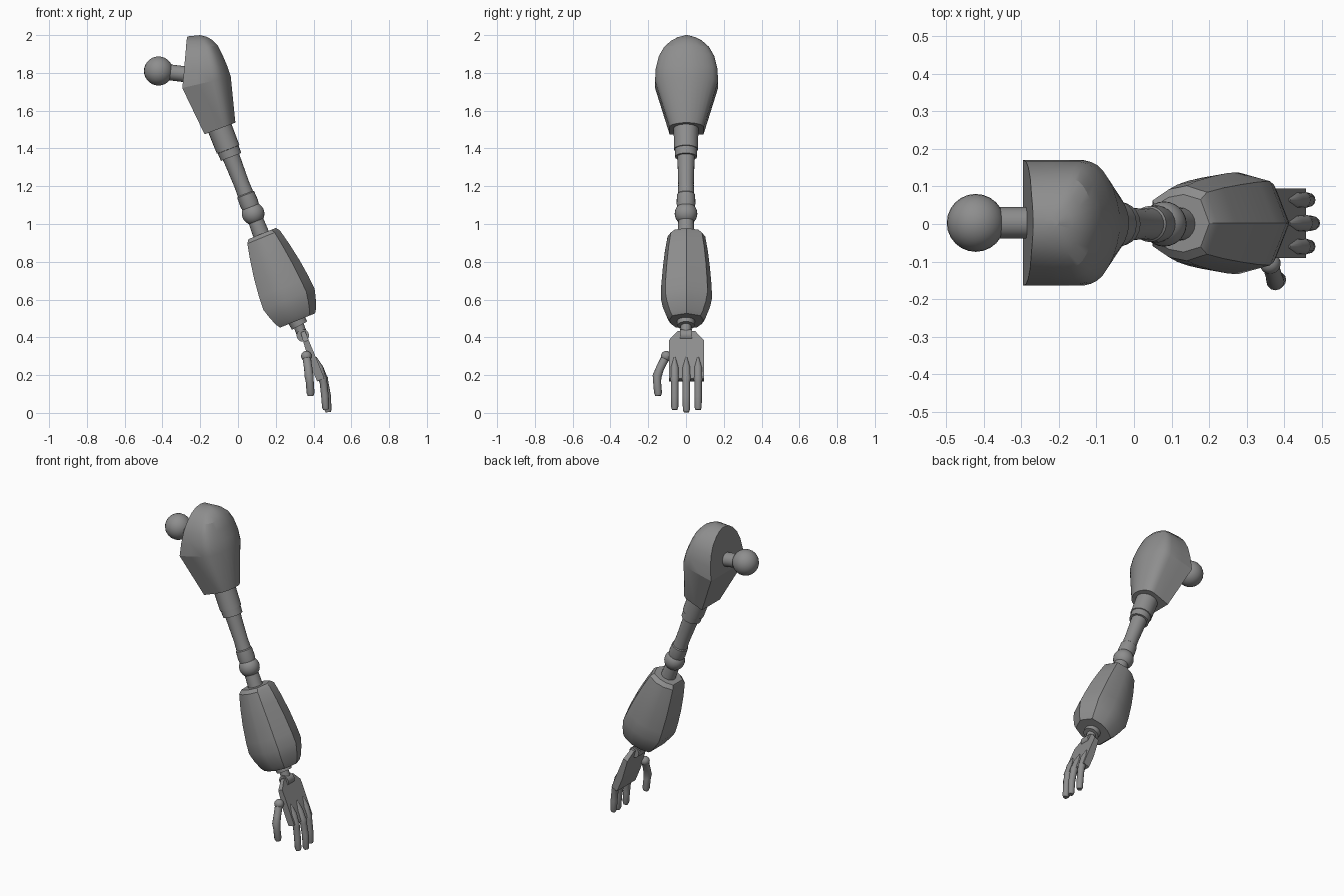
import bpy, bmesh, math
from mathutils import Vector as V

if "Cube" in bpy.data.objects:
    bpy.data.objects.remove(bpy.data.objects["Cube"])

dark = bpy.data.materials.new("dark_grey")
dark.diffuse_color = (0.27, 0.27, 0.27, 1)
dark.use_nodes = True
dark.node_tree.nodes["Principled BSDF"].inputs["Base Color"].default_value = dark.diffuse_color


def loft(name, rings, angle=30):
    """Skin a list of equal-length rings and cap both ends."""
    bm = bmesh.new()
    vs = [[bm.verts.new(p) for p in r] for r in rings]
    n = len(rings[0])
    for a, b in zip(vs, vs[1:]):
        for i in range(n):
            j = (i + 1) % n
            bm.faces.new((a[i], a[j], b[j], b[i]))
    bm.faces.new(vs[0])
    bm.faces.new(vs[-1])
    bmesh.ops.recalc_face_normals(bm, faces=bm.faces)
    me = bpy.data.meshes.new(name)
    bm.to_mesh(me)
    bm.free()
    me.polygons.foreach_set("use_smooth", [True] * len(me.polygons))
    me.set_sharp_from_angle(angle=math.radians(angle))
    me.materials.append(dark)
    ob = bpy.data.objects.new(name, me)
    bpy.context.collection.objects.link(ob)
    return ob


def tube(name, pts, sides=12):
    """Round tube through (x, y, z, radius) stations."""
    P = [V(p[:3]) for p in pts]
    rings = []
    for i, p in enumerate(P):
        d = (P[min(i + 1, len(P) - 1)] - P[max(i - 1, 0)]).normalized()
        u = d.cross(V((0, 1, 0.01))).normalized()
        w = d.cross(u)
        rings.append([p + pts[i][3] * (u * math.cos(k * math.tau / sides) + w * math.sin(k * math.tau / sides))
                      for k in range(sides)])
    return loft(name, rings, 35)


def ball(name, loc, r):
    bpy.ops.mesh.primitive_uv_sphere_add(segments=24, ring_count=14, radius=r, location=loc)
    ob = bpy.context.object
    ob.name = name
    ob.data.materials.append(dark)
    bpy.ops.object.shade_smooth()


def on_axis(name, stations, sides=20):
    """Turned part on the upper arm axis, stations are (z, radius)."""
    u = V((0.932, 0, 0.363))
    rings = []
    for z, r in stations:
        c = V((-0.095 + (1.505 - z) * 0.389, 0, z))
        rings.append([c + r * (u * math.cos(k * math.tau / sides) + V((0, 1, 0)) * math.sin(k * math.tau / sides))
                      for k in range(sides)])
    loft(name, rings)


# Shoulder joint
ball("shoulder_ball", (-0.421, 0.003, 1.81), 0.077)
tube("shoulder_peg", [(-0.40, 0.003, 1.808, 0.042), (-0.26, 0.003, 1.79, 0.042)], 20)

# Shoulder shell: D-shaped sections, flat side inward
half = [(0, 1), (0.3, 1), (0.62, 1), (0.70, 0.97), (0.76, 0.925), (0.82, 0.84),
        (0.88, 0.70), (0.93, 0.54), (0.97, 0.34), (0.995, 0.14)]
D = half + [(f, -w) for f, w in reversed(half)]
shell = [(-.177, 1.475, -.013, 1.537, .09), (-.295, 1.72, -.037, 1.78, .167),
         (-.287, 1.80, -.057, 1.84, .163), (-.281, 1.87, -.083, 1.90, .147),
         (-.276, 1.925, -.106, 1.945, .119), (-.273, 1.965, -.136, 1.975, .081),
         (-.270, 1.986, -.165, 1.991, .046), (-.268, 1.993, -.20, 2.0, .012)]
loft("shoulder_shell", [[(a + (c - a) * f, 0.003 + w * k, b + (d - b) * f) for f, k in D]
                        for a, b, c, d, w in shell], 19)

# Upper arm, elbow and neck into the forearm
on_axis("upper_arm_collar", [(1.56, .066), (1.395, .064), (1.394, .059), (1.355, .058)])
on_axis("upper_arm_shaft", [(1.38, .047), (1.30, .044), (1.21, .041), (1.16, .043),
                            (1.155, .048), (1.11, .050), (1.08, .045)])
ball("elbow_ball", (0.08, 0, 1.055), 0.06)
on_axis("elbow_neck", [(1.04, .04), (0.97, .043), (0.91, .045)])

# Forearm armour: outer ridge, gently rounded sides, flat inner face
hs = [(1, 0), (0.68, 0.84), (0.05, 1.02), (-0.5, 0.92), (-1, 0.62)]
section = hs + [(u, -v) for u, v in reversed(hs[1:])]
ax, out = V((0.377, 0, -0.926)), V((0.926, 0, 0.377))
top = V((0.13, 0.002, 0.945))
loft("forearm_shell", [[top + ax * t + out * (u * a) + V((0, v * b, 0)) for u, v in section]
                       for t, a, b in [(-.005, .078, .075), (.015, .093, .098), (.10, .112, .112),
                                       (.20, .130, .123), (.30, .142, .131), (.37, .147, .133),
                                       (.42, .133, .122), (.47, .115, .103), (.492, .10, .088)]], 27)

# Wrist hinge
tube("wrist_cuff", [(0.30, 0, 0.51, .048), (0.326, 0, 0.462, .046)], 16)
tube("wrist_pin", [(0.315, 0, 0.48, .028), (0.345, 0, 0.40, .028)], 12)
tube("wrist_hinge", [(0.343, -.031, 0.41, .033), (0.343, .031, 0.41, .033)], 16)

# Palm plate with chamfered upper corners
loft("palm", [[V((x, 0.002, z)) + out * (t * s) + V((0, w * k, 0))
               for s, k in [(1, 1), (1, -1), (-1, -1), (-1, 1)]]
              for x, z, t, w in [(.343, .43, .012, .045), (.360, .38, .015, .092),
                                 (.403, .26, .022, .092), (.438, .175, .021, .092)]], 15)

# Three fingers with pointed knuckles
for i, y in enumerate((-0.06, 0.002, 0.064)):
    e = 0.012 if i == 1 else 0
    tube(f"finger_{i + 1}", [(.412, y, .295, .004), (.430, y, .24, .021), (.441 + e / 2, y, .195, .022),
                             (.447 + e / 2, y, .18, .024), (.452 + e / 2, y, .165, .02),
                             (.460 + e, y, .09, .02), (.464 + e, y, .03 - e, .019),
                             (.466 + e, y, .016 - e, .014)])

# Thumb
ball("thumb_base", (.362, -.105, .30), .028)
tube("thumb", [(.362, -.105, .30, .022), (.372, -.138, .235, .022), (.376, -.153, .195, .024),
               (.380, -.153, .165, .021), (.384, -.148, .105, .021), (.385, -.147, .09, .015)])
